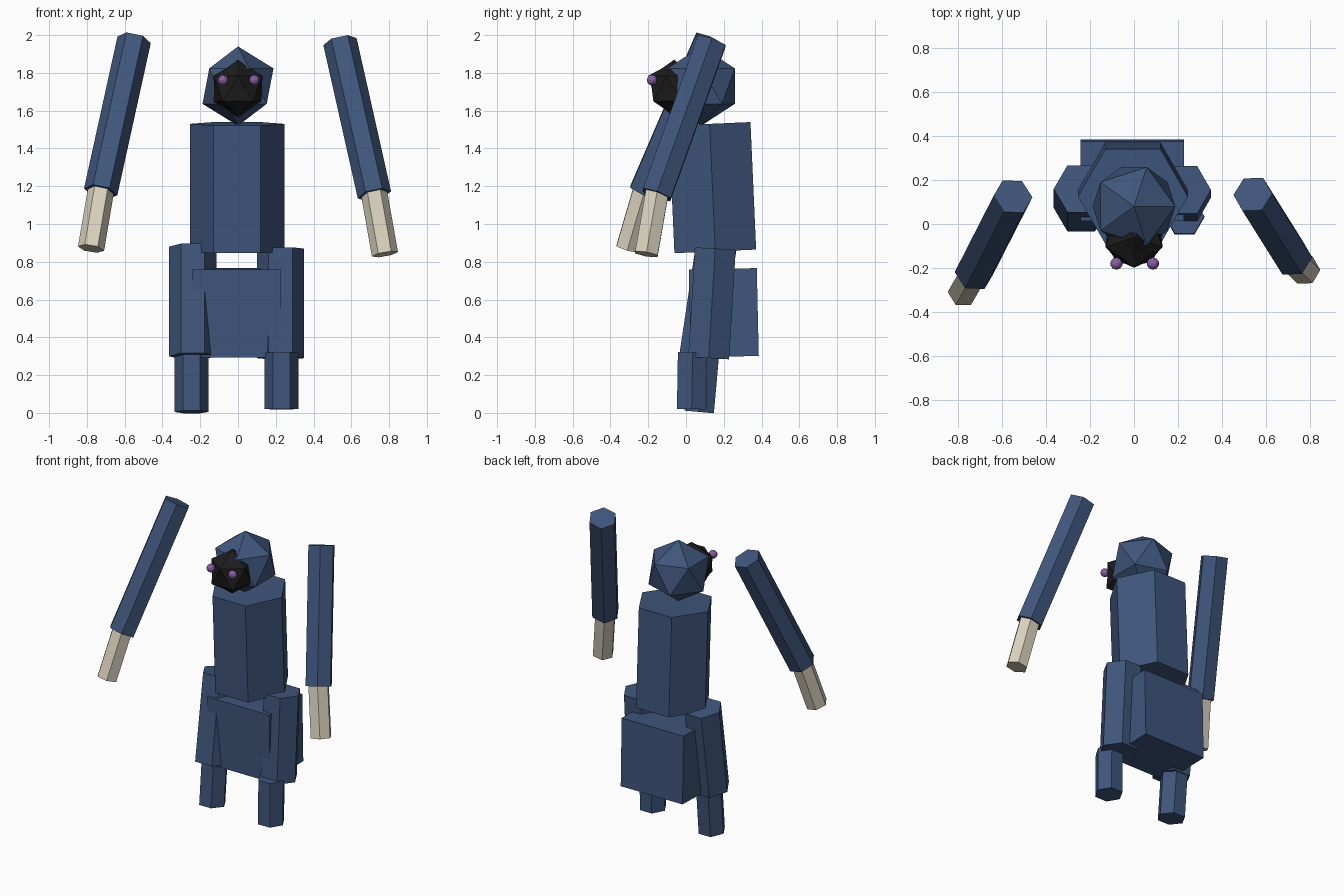
import bpy, bmesh, math
from mathutils import Matrix, Vector

cube = bpy.data.objects.get("Cube")
if cube:
    bpy.data.objects.remove(cube, do_unlink=True)


def material(name, rgb):
    mat = bpy.data.materials.new(name)
    mat.use_nodes = True
    mat.diffuse_color = (*rgb, 1)
    mat.node_tree.nodes["Principled BSDF"].inputs["Base Color"].default_value = (*rgb, 1)
    return mat


blue = material("slate blue", (0.05, 0.092, 0.2))
black = material("soft black", (0.012, 0.012, 0.012))
bone = material("bone", (0.71, 0.65, 0.52))
purple = material("purple", (0.27, 0.12, 0.4))


def finish(name, bm, mat):
    mesh = bpy.data.meshes.new(name)
    bm.to_mesh(mesh)
    bm.free()
    mesh.materials.append(mat)
    obj = bpy.data.objects.new(name, mesh)
    bpy.context.collection.objects.link(obj)
    return obj


def hex_prism(name, bottom, top, radius, mat):
    """Six-sided prism between two points, with corners on the x axis."""
    bottom, top = Vector(bottom), Vector(top)
    axis = top - bottom
    turn = Vector((0, 0, 1)).rotation_difference(axis).to_matrix().to_4x4()
    place = Matrix.Translation((bottom + top) / 2) @ turn @ Matrix.Rotation(math.pi / 2, 4, 'Z')
    bm = bmesh.new()
    bmesh.ops.create_cone(bm, cap_ends=True, segments=6, radius1=radius, radius2=radius,
                          depth=axis.length, matrix=place)
    return finish(name, bm, mat)


def ball(name, centre, radius, mat, detail=1, yaw=0.0):
    bm = bmesh.new()
    place = Matrix.Translation(centre) @ Matrix.Rotation(yaw, 4, 'Z')
    bmesh.ops.create_icosphere(bm, subdivisions=detail, radius=radius, matrix=place)
    return finish(name, bm, mat)


# Torso, leaning slightly forward
hex_prism("torso", (-0.005, 0.155, 0.855), (-0.005, 0.125, 1.53), 0.25, blue)

# Hips block
bm = bmesh.new()
bmesh.ops.create_cube(bm, size=1, matrix=Matrix.Translation((-0.008, 0.2, 0.53))
                      @ Matrix.Rotation(math.radians(1.3), 4, 'X')
                      @ Matrix.Diagonal((0.47, 0.36, 0.465, 1)))
finish("hips", bm, blue)

# Legs
hex_prism("right_thigh", (-0.24, 0.073, 0.3), (-0.24, 0.16, 0.88), 0.125, blue)
hex_prism("left_thigh", (0.225, 0.12, 0.29), (0.225, 0.155, 0.87), 0.125, blue)
hex_prism("right_shin", (-0.245, 0.07, 0.005), (-0.245, 0.1, 0.34), 0.09, blue)
hex_prism("left_shin", (0.23, 0.03, 0.02), (0.23, 0.035, 0.32), 0.09, blue)

# Raised shoulders with arms hanging down and forward
arms = {
    "right": ((-0.55, 0.125, 1.975), (-0.727, -0.222, 1.17), (-0.778, -0.31, 0.87)),
    "left": ((0.54, 0.135, 1.965), (0.722, -0.155, 1.155), (0.778, -0.21, 0.84)),
}
for side, (shoulder, wrist, tip) in arms.items():
    hex_prism(side + "_arm", wrist, shoulder, 0.09, blue)
    inner = Vector(wrist).lerp(Vector(tip), -0.1)
    hex_prism(side + "_hand", tip, inner, 0.07, bone)

# Faceted head
ball("head", (0, 0.08, 1.73), 0.21, blue)

# Faceted face with slightly dented edges
face = ball("face", (0, 0, 0), 0.153, black, detail=2, yaw=-math.pi / 2)
neighbours = {v.index: 0 for v in face.data.vertices}
for edge in face.data.edges:
    for index in edge.vertices:
        neighbours[index] += 1
for vert in face.data.vertices:
    if neighbours[vert.index] == 6:
        vert.co *= 0.82
face.location = (0, -0.062, 1.717)

# Eyes
for side, x in (("right", -0.08), ("left", 0.086)):
    ball(side + "_eye", (x, -0.18, 1.762), 0.028, purple, detail=2)
